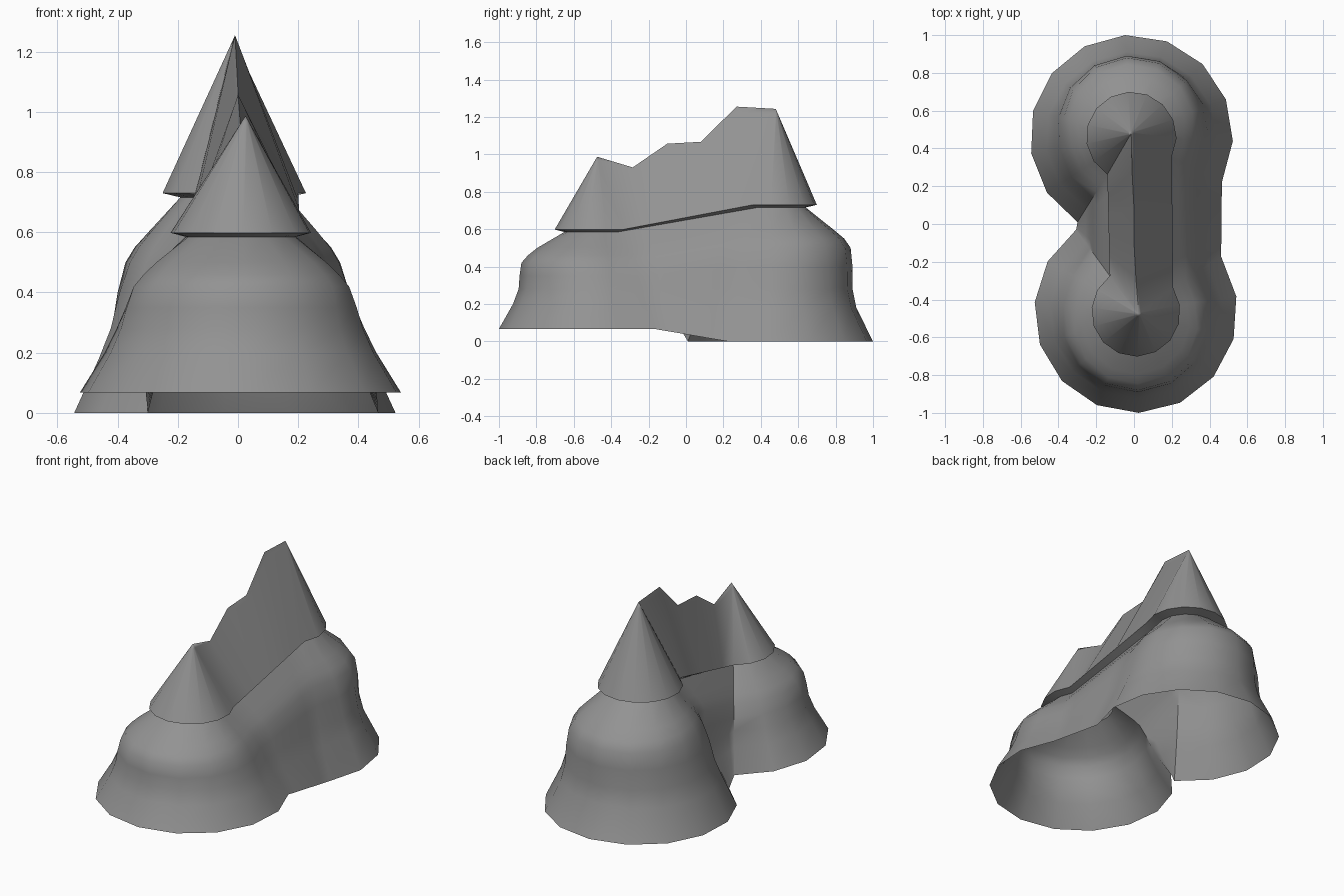
import bpy
from math import sin, cos, radians

if "Cube" in bpy.data.objects:
    bpy.data.objects.remove(bpy.data.objects["Cube"])

STEPS = 11      # sides on each rounded end
SPAN = 5        # segments of the straight walls between the ends
FRONT = (0.01, -0.465)
BACK = (-0.014, 0.466)

# Each level: front (z, end radius, side radius), back (z, end radius, side radius)
LEVELS = [
    ((0.067, 0.535, 0.538), (0.0, 0.535, 0.538)),
    ((0.20, 0.46, 0.455), (0.18, 0.445, 0.455)),
    ((0.28, 0.43, 0.415), (0.28, 0.425, 0.415)),
    ((0.35, 0.425, 0.385), (0.40, 0.425, 0.385)),
    ((0.42, 0.415, 0.35), (0.50, 0.415, 0.35)),
    ((0.46, 0.38, 0.315), (0.55, 0.38, 0.32)),
    ((0.50, 0.33, 0.275), (0.60, 0.32, 0.28)),
    ((0.585, 0.185, 0.185), (0.716, 0.174, 0.18)),
]
EAVE = ((0.598, 0.237, 0.235), (0.73, 0.234, 0.24))

# Jagged ridge, front peak to back peak
RIDGE = [(0.025, -0.475, 0.987), (0.01, -0.285, 0.93), (0.0, -0.10, 1.057),
         (0.0, 0.08, 1.067), (-0.01, 0.27, 1.255), (-0.015, 0.48, 1.243)]


def mix(p, q, t):
    return tuple(a + (b - a) * t for a, b in zip(p, q))


def arc(centre, level, start, end, outward):
    """Rounded end that bulges more along y than sideways."""
    z, r_end, r_side = level
    points = []
    for i in range(STEPS + 1):
        a = radians(start + (end - start) * i / STEPS)
        w = max(0.0, outward * sin(a)) ** 0.8
        r = r_side + (r_end - r_side) * w
        points.append((centre[0] + r * cos(a), centre[1] + r * sin(a), z))
    return points


def between(p, q):
    """Interior points of a straight wall."""
    return [mix(p, q, i / SPAN) for i in range(1, SPAN)]


def ring(level):
    """Closed outline: back end, left wall, front end, right wall."""
    back = arc(BACK, level[1], -27, 238, 1)
    front = arc(FRONT, level[0], 126, 393, -1)
    return (back + between(back[-1], front[0])
            + front + between(front[-1], back[0]))


# Shared grey for the whole model
grey = bpy.data.materials.new("dark_grey")
grey.diffuse_color = (0.29, 0.29, 0.29, 1)
grey.use_nodes = True
grey.node_tree.nodes["Principled BSDF"].inputs["Base Color"].default_value = grey.diffuse_color


def make(name, verts, faces):
    mesh = bpy.data.meshes.new(name)
    mesh.from_pydata(verts, [], faces)
    mesh.update()
    mesh.materials.append(grey)
    obj = bpy.data.objects.new(name, mesh)
    bpy.context.collection.objects.link(obj)
    bpy.ops.object.select_all(action='DESELECT')
    obj.select_set(True)
    bpy.context.view_layer.objects.active = obj
    bpy.ops.object.shade_smooth_by_angle(angle=radians(40))
    return obj


def strips(rows, n):
    """Quads between stacked closed rings of n points."""
    return [(j * n + i, j * n + (i + 1) % n,
             (j + 1) * n + (i + 1) % n, (j + 1) * n + i)
            for j in range(rows - 1) for i in range(n)]


# Flared body, open underneath, ending in the underside of the eave
rings = [ring(lv) for lv in LEVELS + [EAVE]]
n = len(rings[0])
make("flared_body", [p for r in rings for p in r], strips(len(rings), n))

# Pointed cap: cones at both ends joined by sloping sides under the ridge
last = len(RIDGE) - 1
targets = ([last] * (STEPS + 1) + list(range(last - 1, 0, -1))
           + [0] * (STEPS + 1) + list(range(1, last)))
eave = rings[-1]
upper = [mix(p, RIDGE[t], 0.94) for p, t in zip(eave, targets)]
cap_faces = strips(2, n)
for i in range(n):
    k = (i + 1) % n
    tops = [2 * n + targets[k]]
    if targets[i] != targets[k]:
        tops.append(2 * n + targets[i])
    cap_faces.append((n + i, n + k, *tops))
make("pointed_cap", eave + upper + RIDGE, cap_faces)
